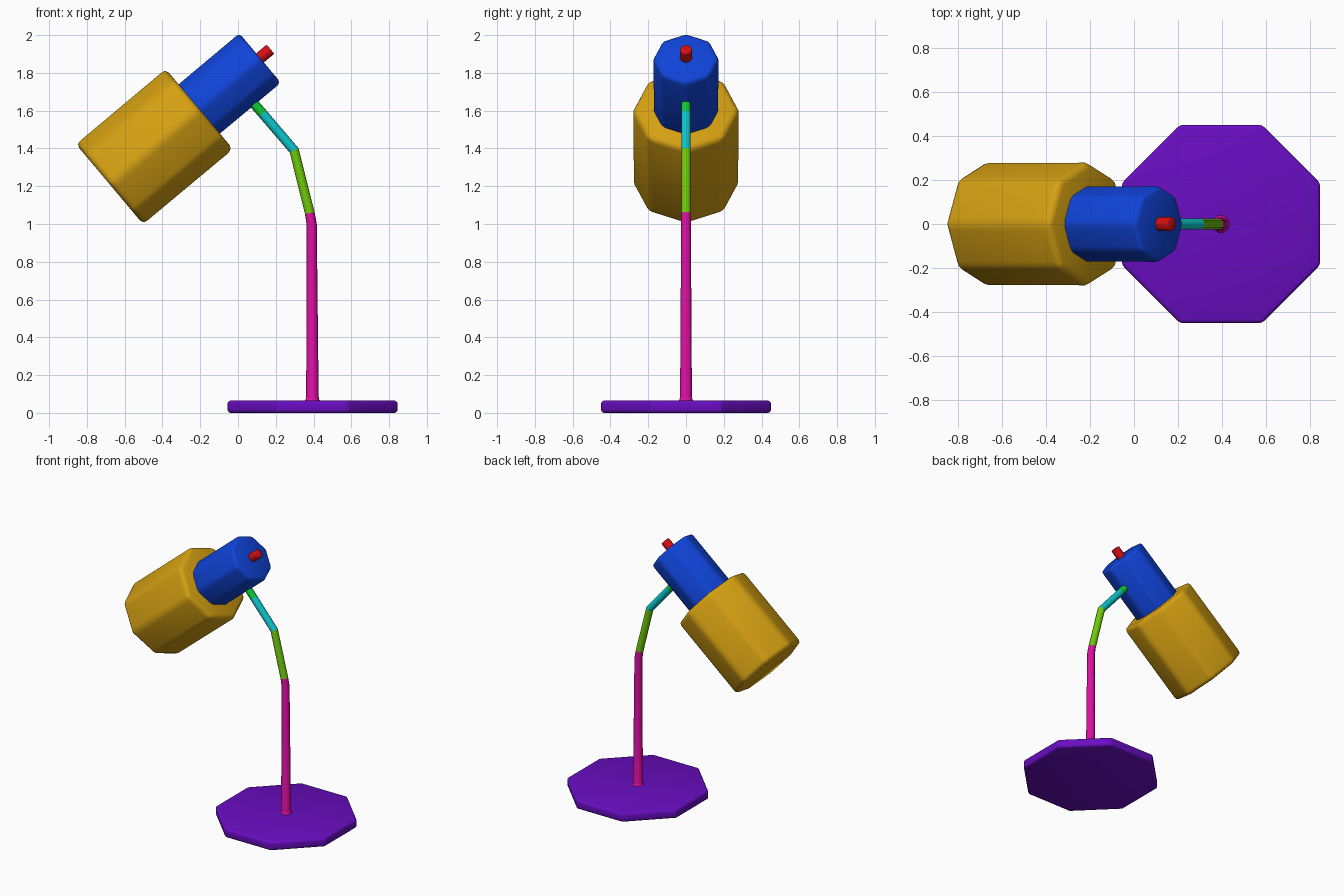
import bpy, bmesh, math
from mathutils import Matrix, Vector

cube = bpy.data.objects.get("Cube")
if cube:
    bpy.data.objects.remove(cube, do_unlink=True)


def material(name, rgb):
    m = bpy.data.materials.new(name)
    m.use_nodes = True
    m.diffuse_color = (*rgb, 1)
    m.node_tree.nodes["Principled BSDF"].inputs["Base Color"].default_value = (*rgb, 1)
    return m


GOLD = material("gold", (0.66, 0.35, 0.006))
BLUE = material("blue", (0.005, 0.058, 0.70))
PURPLE = material("purple", (0.14, 0.004, 0.53))
PINK = material("magenta", (0.72, 0.005, 0.37))
LIME = material("lime", (0.16, 0.60, 0.003))
CYAN = material("cyan", (0.004, 0.57, 0.60))
GREEN = material("green", (0.005, 0.60, 0.035))
RED = material("red", (0.66, 0.005, 0.007))


def finish(bm, name, mat, angle=50):
    bmesh.ops.recalc_face_normals(bm, faces=bm.faces)
    me = bpy.data.meshes.new(name)
    bm.to_mesh(me)
    bm.free()
    me.materials.append(mat)
    ob = bpy.data.objects.new(name, me)
    bpy.context.collection.objects.link(ob)
    bpy.ops.object.select_all(action="DESELECT")
    ob.select_set(True)
    bpy.context.view_layer.objects.active = ob
    bpy.ops.object.shade_smooth_by_angle(angle=math.radians(angle))
    return ob


def prism(name, mat, center, radius, length, tilt=0, spin=0, bevel=0.02):
    """Eight-sided cylinder with rounded edges, tilted from vertical towards +x."""
    bm = bmesh.new()
    bmesh.ops.create_cone(bm, cap_ends=True, segments=8, radius1=radius,
                          radius2=radius, depth=length)
    bmesh.ops.bevel(bm, geom=bm.edges[:], offset=bevel, segments=3,
                    profile=0.5, affect="EDGES")
    bm.transform(Matrix.Translation(center)
                 @ Matrix.Rotation(math.radians(tilt), 4, "Y")
                 @ Matrix.Rotation(math.radians(spin), 4, "Z"))
    return finish(bm, name, mat)


# Foot plate: octagon with flats on the axes
prism("base", PURPLE, (0.395, 0, 0.0325), 0.487, 0.065, spin=22.5, bevel=0.016)

# Head: shade, lamp housing and switch share one tilted axis
TILT = 50
AXIS = Vector((math.sin(math.radians(TILT)), 0, math.cos(math.radians(TILT))))
HEAD = Vector((-0.4425, 0, 1.41))


def head_part(name, mat, start, end, radius, bevel, lift=0):
    side = AXIS.cross(Vector((0, 1, 0))) * lift
    prism(name, mat, HEAD + AXIS * (start + end) / 2 + side, radius,
          end - start, TILT, bevel=bevel)


head_part("shade", GOLD, -0.31, 0.31, 0.284, 0.032)
head_part("lamp_housing", BLUE, 0.25, 0.73, 0.176, 0.024)
head_part("switch", RED, 0.70, 0.802, 0.033, 0.006)

# Stand and arms: one bent path of (x, z, radius), mitred at each bend
PATH = [(0.394, 0.055, 0.046), (0.394, 0.072, 0.036), (0.394, 0.085, 0.033),
        (0.390, 1.00, 0.027), (0.380, 1.058, 0.026), (0.297, 1.39, 0.026),
        (0.130, 1.585, 0.026), (0.050, 1.677, 0.026)]


def ring(i):
    p = [Vector((x, 0, z)) for x, z, r in PATH]
    a = (p[i] - p[max(i - 1, 0)]).normalized()
    b = (p[min(i + 1, len(p) - 1)] - p[i]).normalized()
    t = (a + b).normalized()
    side = Vector((0, 1, 0)).cross(t)
    r = PATH[i][2]
    return [p[i] + r * (math.cos(k * math.pi / 5) * side
                        + math.sin(k * math.pi / 5) * Vector((0, 1, 0)))
            for k in range(10)]


def tube(name, mat, first, last):
    bm = bmesh.new()
    rings = [[bm.verts.new(c) for c in ring(i)] for i in range(first, last + 1)]
    for lo, hi in zip(rings, rings[1:]):
        for k in range(10):
            n = (k + 1) % 10
            bm.faces.new((lo[k], lo[n], hi[n], hi[k]))
    bm.faces.new(rings[0])
    bm.faces.new(rings[-1])
    finish(bm, name, mat)


tube("stand", PINK, 0, 4)
tube("lower_arm", LIME, 4, 5)
tube("upper_arm", CYAN, 5, 6)
tube("arm_joint", GREEN, 6, 7)
